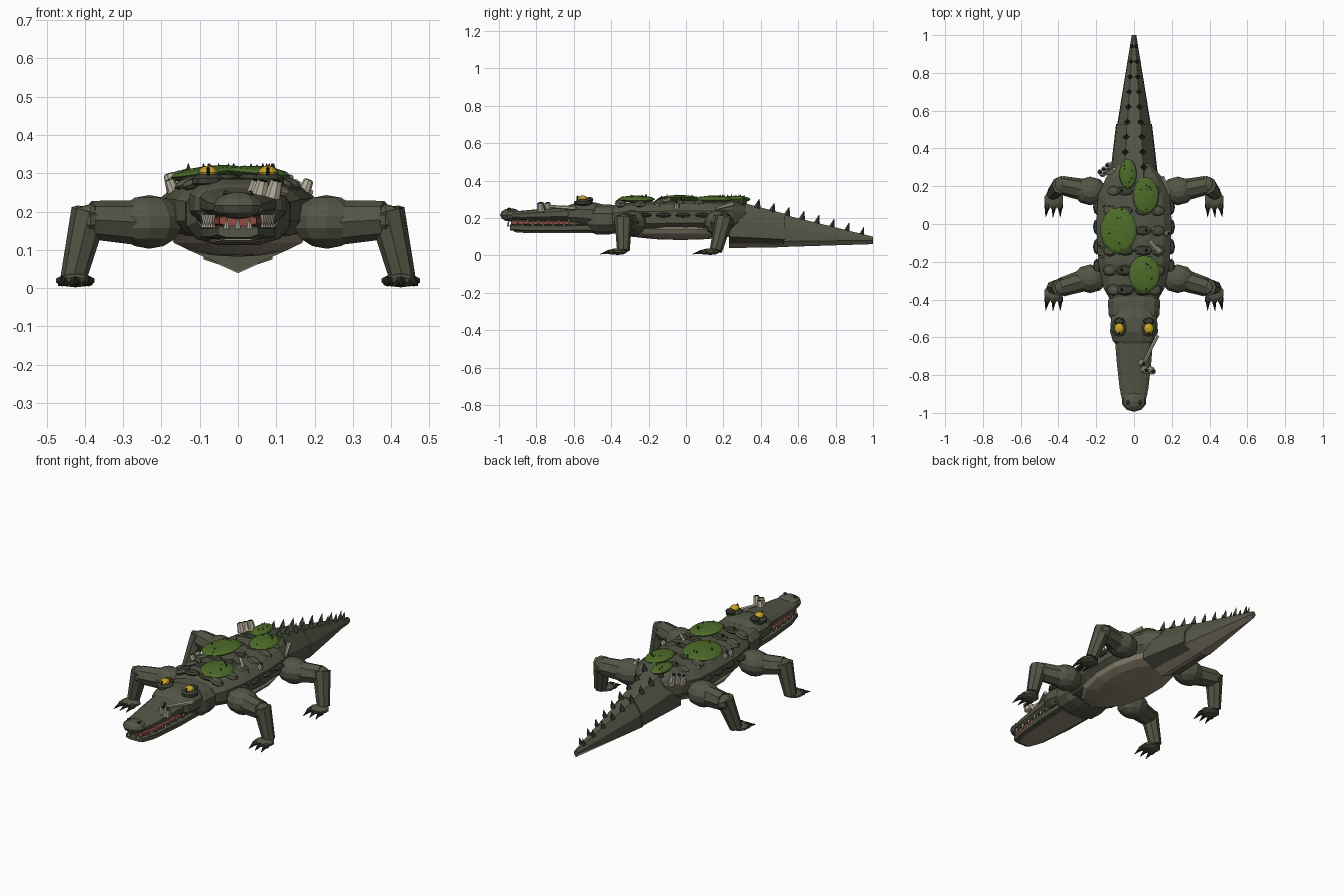
import bpy, bmesh, math, random
from mathutils import Vector, Matrix

random.seed(4)

def material(name, r, g, b):
    m = bpy.data.materials.new(name)
    m.diffuse_color = (r, g, b, 1)
    return m

HIDE = material("olive_hide", 0.085, 0.092, 0.06)
SCUTE = material("dark_scute", 0.045, 0.05, 0.033)
BELLY = material("tan_belly", 0.29, 0.25, 0.18)
MOSS = material("moss_green", 0.075, 0.15, 0.022)
YELLOW = material("eye_yellow", 0.6, 0.38, 0.02)
BLACK = material("black", 0.008, 0.008, 0.008)
CLAW = material("claw_brown", 0.02, 0.016, 0.013)
MOUTH = material("mouth_red", 0.3, 0.075, 0.055)
BONE = material("bone", 0.46, 0.42, 0.33)

def finish(name, bm, *mats):
    bmesh.ops.recalc_face_normals(bm, faces=bm.faces)
    me = bpy.data.meshes.new(name)
    bm.to_mesh(me)
    bm.free()
    ob = bpy.data.objects.new(name, me)
    bpy.context.collection.objects.link(ob)
    for m in mats:
        me.materials.append(m)
    return ob

def ball(name, pos, size, mat, seg=10, rings=6, tilt=0.0):
    """Faceted ellipsoid, tilted about the y axis."""
    bm = bmesh.new()
    bmesh.ops.create_uvsphere(bm, u_segments=seg, v_segments=rings, radius=1)
    bm.transform(Matrix.Translation(pos) @ Matrix.Rotation(tilt, 4, 'Y') @ Matrix.Diagonal((*size, 1)))
    return finish(name, bm, mat)

def beam(name, a, b, r1, r2, mat, n=8):
    """Tapered prism from a to b."""
    a, b = Vector(a), Vector(b)
    d = b - a
    bm = bmesh.new()
    bmesh.ops.create_cone(bm, cap_ends=True, segments=n, radius1=r1, radius2=r2, depth=d.length)
    bm.transform(Matrix.Translation((a + b) / 2) @ d.to_track_quat('Z', 'Y').to_matrix().to_4x4())
    return finish(name, bm, mat)

def skin(name, rings, *mats):
    """Loft through equal rings of points, capped at both ends."""
    bm = bmesh.new()
    loops = [[bm.verts.new(p) for p in ring] for ring in rings]
    n = len(loops[0])
    for a, b in zip(loops, loops[1:]):
        for i in range(n):
            bm.faces.new((a[i], a[(i + 1) % n], b[(i + 1) % n], b[i]))
    bm.faces.new(loops[0])
    bm.faces.new(loops[-1])
    return finish(name, bm, *mats)

def tube(name, stations, mat, n=12, power=0.75):
    """Loft of rounded sections (y, half width, bottom z, top z)."""
    def sq(v):
        return math.copysign(abs(v) ** power, v)
    rings = []
    for y, w, lo, hi in stations:
        ang = [2 * math.pi * (i + 0.5) / n for i in range(n)]
        rings.append([(w * sq(math.cos(t)), y, (lo + hi) / 2 + (hi - lo) / 2 * sq(math.sin(t))) for t in ang])
    return skin(name, rings, mat)

# Body, belly and neck
BODY = [(-0.42, 0.12, 0.14, 0.26), (-0.34, 0.165, 0.125, 0.28), (-0.2, 0.195, 0.115, 0.29),
        (0.0, 0.205, 0.115, 0.295), (0.15, 0.195, 0.115, 0.295), (0.25, 0.15, 0.12, 0.295), (0.32, 0.09, 0.15, 0.27)]
tube("body", BODY, HIDE)
ball("belly", (0, -0.03, 0.14), (0.185, 0.36, 0.058), BELLY, 14, 8)
tube("neck", [(-0.36, 0.125, 0.12, 0.265), (-0.41, 0.142, 0.11, 0.275),
              (-0.48, 0.138, 0.11, 0.275), (-0.53, 0.11, 0.13, 0.265)], HIDE)

# Tail in two segments with a keeled underside
def tail_ring(y, w, lo, mid, hi):
    side = mid + (hi - mid) * 0.5
    return [(0, y, lo), (w, y, mid), (w * 0.95, y, side), (w * 0.4, y, hi),
            (-w * 0.4, y, hi), (-w * 0.95, y, side), (-w, y, mid)]

skin("tail_base", [tail_ring(0.23, 0.13, 0.042, 0.1, 0.3), tail_ring(0.53, 0.095, 0.05, 0.085, 0.222)], HIDE)
tip = skin("tail_tip", [tail_ring(0.52, 0.09, 0.045, 0.075, 0.218), tail_ring(1.0, 0.012, 0.06, 0.08, 0.1)], HIDE, BELLY)
for f in tip.data.polygons:
    if f.normal.z < -0.3:
        f.material_index = 1
skin("tail_belly_strip", [[(0, 0.23, 0.039), (0.055, 0.23, 0.064), (0, 0.23, 0.07), (-0.055, 0.23, 0.064)],
                          [(0, 0.54, 0.044), (0.04, 0.54, 0.061), (0, 0.54, 0.07), (-0.04, 0.54, 0.061)]], BELLY)

# Head: skull, snout, nose, jaws and mouth
tube("skull", [(-0.45, 0.1, 0.16, 0.275), (-0.5, 0.125, 0.15, 0.287), (-0.57, 0.13, 0.16, 0.287),
               (-0.62, 0.115, 0.17, 0.272), (-0.65, 0.08, 0.18, 0.255)], HIDE)
tube("snout", [(-0.6, 0.105, 0.182, 0.268), (-0.75, 0.092, 0.184, 0.252), (-0.87, 0.078, 0.186, 0.24),
               (-0.93, 0.065, 0.19, 0.235)], HIDE)
ball("nose", (0, -0.938, 0.216), (0.066, 0.056, 0.036), HIDE)
tube("lower_jaw", [(-0.48, 0.105, 0.125, 0.172), (-0.65, 0.1, 0.125, 0.165),
                   (-0.85, 0.08, 0.125, 0.165), (-0.94, 0.055, 0.132, 0.165)], HIDE, 8, 0.6)
tube("jaw_underside", [(-0.5, 0.08, 0.119, 0.128), (-0.85, 0.06, 0.119, 0.128), (-0.92, 0.04, 0.124, 0.13)], BELLY, 8, 0.6)
tube("mouth_lining", [(-0.55, 0.09, 0.16, 0.188), (-0.85, 0.07, 0.16, 0.188), (-0.935, 0.05, 0.162, 0.19)], MOUTH, 8, 0.6)
for i in range(3):
    beam("front_tooth", (-0.03 + 0.03 * i, -0.95, 0.155), (-0.03 + 0.03 * i, -0.95, 0.182), 0.008, 0.002, BONE, 5)

# Legs: shoulder or hip, upper leg, lower leg, foot and claws
def leg(label, s, y, bend, foot_y):
    ball(label + "_joint", (s * 0.232, y, 0.173), (0.092, 0.078, 0.07), HIDE, 10, 7)
    elbow = (s * 0.385, y + bend, 0.178)
    beam(label + "_upper", (s * 0.24, y, 0.17), elbow, 0.06, 0.05, HIDE, 8)
    ball(label + "_knee", elbow, (0.05, 0.052, 0.042), HIDE, 8, 5)
    beam(label + "_lower", (s * 0.388, y + bend, 0.2), (s * 0.43, foot_y + 0.03, 0.025), 0.048, 0.034, HIDE, 8)
    ball(label + "_foot", (s * 0.425, foot_y, 0.02), (0.055, 0.05, 0.018), HIDE, 10, 5)
    for k in (-1, 0, 1):
        x = s * 0.425 + k * 0.034
        ball(label + "_toe", (x, foot_y - 0.034, 0.018), (0.017, 0.024, 0.014), SCUTE, 6, 4)
        beam(label + "_claw", (x, foot_y - 0.045, 0.019), (x * 1.01 + k * 0.005, foot_y - 0.095, 0.006), 0.012, 0.001, CLAW, 5)

for s, side in ((-1, "left"), (1, "right")):
    leg(side + "_front_leg", s, -0.29, -0.045, -0.365)
    leg(side + "_hind_leg", s, 0.175, 0.03, 0.13)
    # Eyes, nostrils and teeth
    ball(side + "_eye_socket", (s * 0.078, -0.55, 0.28), (0.046, 0.05, 0.022), SCUTE, 10, 5)
    ball(side + "_eye", (s * 0.078, -0.553, 0.302), (0.026, 0.03, 0.018), YELLOW, 10, 6)
    ball(side + "_pupil", (s * 0.078, -0.579, 0.303), (0.006, 0.007, 0.016), BLACK, 6, 4)
    ball(side + "_brow", (s * 0.078, -0.515, 0.297), (0.03, 0.02, 0.016), SCUTE, 8, 4)
    ball(side + "_nostril", (s * 0.032, -0.945, 0.247), (0.01, 0.012, 0.009), SCUTE, 6, 4)
    for i in range(6):
        y = -0.9 + 0.055 * i
        x = s * (0.066 + 0.0045 * i)
        beam(side + "_upper_tooth", (x, y, 0.192), (x, y, 0.163), 0.008, 0.002, BONE, 4)
        beam(side + "_lower_tooth", (x, y + 0.026, 0.158), (x, y + 0.026, 0.186), 0.007, 0.002, BONE, 4)
    # Tail spikes in two rows
    for i in range(9):
        t = i / 8
        y = 0.3 + 0.64 * t
        x = s * (0.05 - 0.04 * t)
        z = 0.278 - 0.25 * (y - 0.3)
        r = 0.021 - 0.008 * t
        beam("tail_spike", (x, y, z - 0.005), (x, y + 0.012, z + 0.045 - 0.01 * t), r, 0.001, SCUTE, 4)
    # Back armour plates and their small points
    for i in range(6):
        y = -0.35 + 0.105 * i
        w = 0.85 if i in (0, 5) else 1
        ball("back_scute", (s * 0.05, y, 0.286), (0.052, 0.03, 0.014), SCUTE, 8, 4, s * 0.05)
        ball("outer_scute", (s * 0.128 * w, y, 0.276), (0.042, 0.032, 0.016), HIDE, 8, 4, s * 0.35)
        beam("scute_point", (s * 0.065, y, 0.29), (s * 0.065, y + 0.01, 0.318), 0.011, 0.001, SCUTE, 4)
        if 0 < i < 5:
            ball("side_scute", (s * 0.197, y + 0.02, 0.215), (0.02, 0.042, 0.013), SCUTE, 8, 4)

# Moss patches with dark flecks
for x, y, rx, ry, tilt in ((0.062, 0.15, 0.07, 0.098, 0.08), (-0.032, 0.265, 0.046, 0.08, 0),
                           (-0.082, -0.035, 0.098, 0.122, -0.12), (0.055, -0.265, 0.085, 0.1, 0.08)):
    ball("moss_patch", (x, y, 0.3), (rx, ry, 0.019), MOSS, 14, 6, tilt)
    for k in range(4):
        a = random.uniform(0, 6.28)
        fx, fy = x + rx * 0.5 * math.cos(a), y + ry * 0.55 * math.sin(a)
        beam("moss_fleck", (fx, fy, 0.308), (fx, fy, 0.326), 0.006, 0.001, SCUTE, 4)

# Barnacles: open-topped bone cups
def barnacle(base, direction, r=0.017, h=0.04):
    a, d = Vector(base), Vector(direction).normalized()
    beam("barnacle", a, a + d * h, r * 1.1, r * 0.8, BONE, 8)
    beam("barnacle_hole", a + d * (h - 0.004), a + d * (h + 0.002), r * 0.55, r * 0.55, BLACK, 8)

for x, y in ((0.04, -0.735), (0.055, -0.77), (0.09, -0.775)):
    barnacle((x, y, 0.237), (0.25, -0.15, 1), 0.02, 0.045)
for x, y, z in ((-0.145, 0.285, 0.255), (-0.165, 0.27, 0.25), (-0.125, 0.305, 0.26)):
    barnacle((x, y, z), (-0.3, 0.1, 1), 0.02, 0.05)
for x, y in ((-0.165, -0.115), (-0.165, -0.165), (0.17, -0.05), (-0.14, 0.095)):
    barnacle((x, y, 0.245), (math.copysign(0.4, x), 0, 1), 0.016, 0.04)
beam("barnacle_stalk", (-0.105, 0.285, 0.235), (-0.15, 0.27, 0.27), 0.02, 0.014, BONE, 6)

# Loose bone splinters
beam("bone_splinter", (0.125, -0.59, 0.252), (0.05, -0.74, 0.262), 0.011, 0.008, BONE, 6)
beam("bone_splinter", (0.15, 0.25, 0.275), (0.19, 0.16, 0.25), 0.011, 0.008, BONE, 6)
beam("bone_splinter", (0.08, -0.09, 0.298), (0.14, -0.15, 0.288), 0.011, 0.008, BONE, 6)
